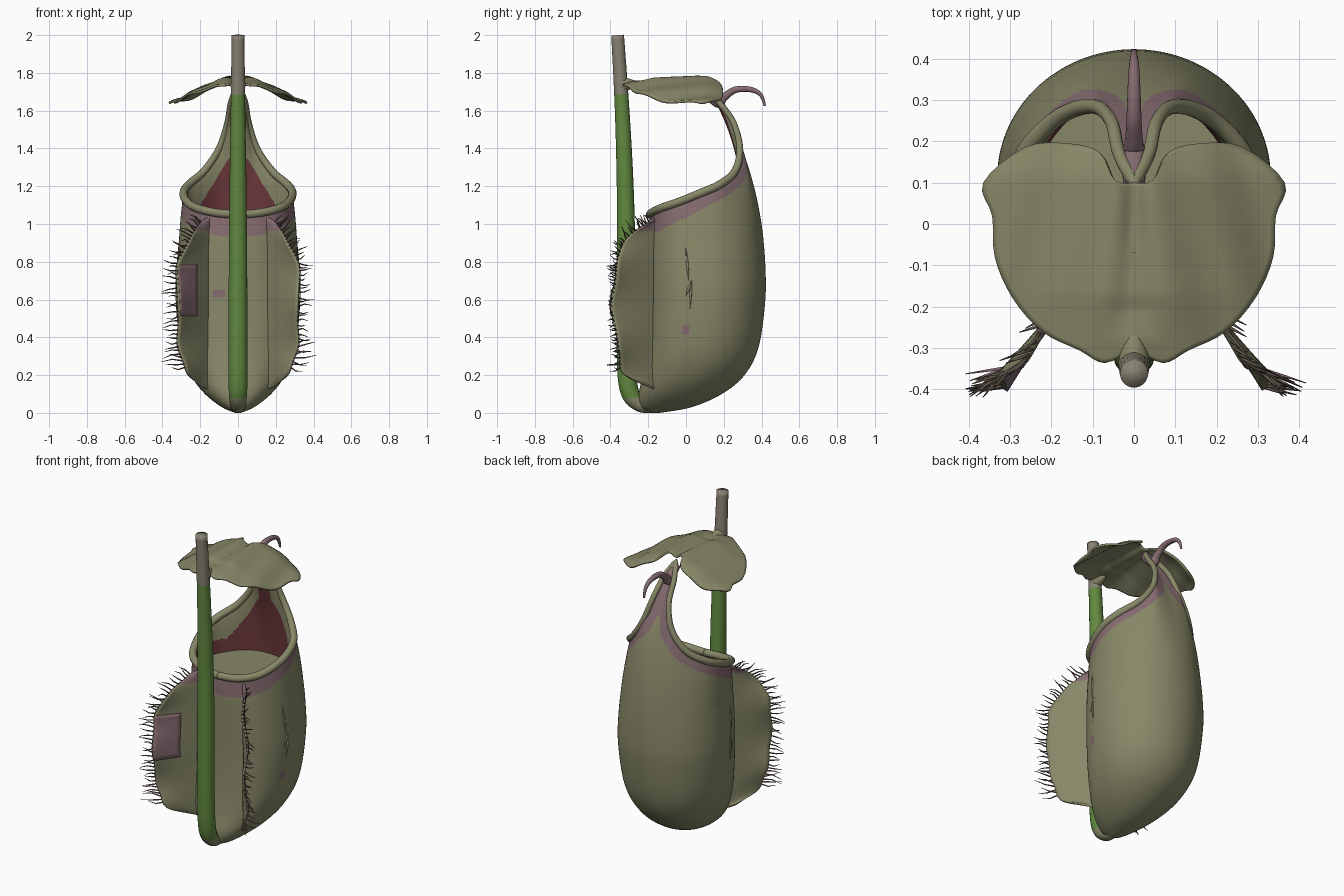
import bpy, bmesh, math, random
from mathutils import Vector as V

if "Cube" in bpy.data.objects:
    bpy.data.objects.remove(bpy.data.objects["Cube"])

random.seed(4)
COLOURS = {"olive": (.245, .245, .14), "leaf_green": (.12, .25, .05), "mauve": (.24, .15, .165),
           "dark_red": (.15, .04, .045), "grey_olive": (.25, .225, .17), "hair_brown": (.13, .1, .075)}
MATS = []
for n, c in COLOURS.items():
    m = bpy.data.materials.new(n)
    m.diffuse_color = (*c, 1)
    m.use_nodes = True
    m.node_tree.nodes["Principled BSDF"].inputs["Base Color"].default_value = m.diffuse_color
    MATS.append(m)
OLIVE, GREEN, MAUVE, RED, GREY, HAIR = range(6)


def build(name, verts, faces, rule=lambda c: OLIVE, thick=0):
    me = bpy.data.meshes.new(name)
    me.from_pydata([tuple(v) for v in verts], [], faces)
    bm = bmesh.new()
    bm.from_mesh(me)
    bmesh.ops.remove_doubles(bm, verts=bm.verts, dist=1e-5)
    bmesh.ops.recalc_face_normals(bm, faces=bm.faces)
    for f in bm.faces:
        f.smooth = True
        f.material_index = rule(f.calc_center_median())
    bm.to_mesh(me)
    bm.free()
    for m in MATS:
        me.materials.append(m)
    ob = bpy.data.objects.new(name, me)
    bpy.context.collection.objects.link(ob)
    if thick:
        s = ob.modifiers.new("thickness", "SOLIDIFY")
        s.thickness, s.offset = thick, 0
    return ob


def spline(pts, t):
    # Catmull-Rom through tuples of any length, t in 0..1
    n = len(pts) - 1
    i = min(int(t * n), n - 1)
    u = t * n - i
    p = [pts[max(0, min(n, i + k))] for k in (-1, 0, 1, 2)]
    return [.5 * (2 * b + (c - a) * u + (2 * a - 5 * b + 4 * c - d) * u * u
                  + (3 * b - a - 3 * c + d) * u ** 3) for a, b, c, d in zip(*p)]


def grid(rows, wrap=False):
    nr, nc = len(rows), len(rows[0])
    faces = [(i * nc + j, i * nc + (j + 1) % nc, (i + 1) * nc + (j + 1) % nc, (i + 1) * nc + j)
             for i in range(nr - 1) for j in range(nc if wrap else nc - 1)]
    return [v for r in rows for v in r], faces


def tube_data(pts, radii, sides):
    rows, side = [], None
    for i, p in enumerate(pts):
        t = (pts[min(i + 1, len(pts) - 1)] - pts[max(i - 1, 0)]).normalized()
        side = side or (t.orthogonal())
        side = (side - t * side.dot(t)).normalized()
        up = t.cross(side)
        rows.append([p + radii[i] * (math.cos(a) * side + math.sin(a) * up)
                     for a in (2 * math.pi * k / sides for k in range(sides))])
    v, f = grid(rows, True)
    return v, f + [tuple(range(sides)), tuple(range(len(v) - sides, len(v)))]


def tube(name, ctrl, steps, sides, rule):
    # ctrl holds (x, y, z, radius)
    s = [spline(ctrl, k / steps) for k in range(steps + 1)]
    return build(name, *tube_data([V(q[:3]) for q in s], [q[3] for q in s], sides), rule)


# Pitcher sections: z, half width, front y, back y
SECT = [(0, .015, -.19, -.14), (.03, .085, -.24, .03), (.1, .175, -.25, .19), (.2, .25, -.23, .31),
        (.35, .305, -.21, .385), (.6, .33, -.2, .42), (.78, .325, -.2, .42), (.92, .312, -.2, .41)]
# Mouth edge, front to the top of the neck
RIM = [(0, -.19, 1.05), (.12, -.18, 1.06), (.22, -.13, 1.085), (.272, -.03, 1.12), (.288, .08, 1.165),
       (.26, .18, 1.21), (.18, .26, 1.28), (.1, .285, 1.4), (.056, .25, 1.54), (.036, .17, 1.65),
       (0, .1, 1.73)]
N = 96


def rim_point(s):
    p = V(spline(RIM, abs(s)))
    p.x *= 1 if s >= 0 else -1
    return p


def section_point(sec, s):
    z, w, f, b = sec
    a = math.pi * abs(s) ** .8
    e = .82 if a < math.pi / 2 else 1
    x = w * abs(math.sin(a)) ** e * (1 if s >= 0 else -1)
    c = math.cos(a)
    y = (f + b) / 2 - (b - f) / 2 * math.copysign(abs(c) ** e, c)
    return V((x, y, z))


def upper_point(s, t):
    # curved sheet from the top section to the mouth edge
    a, c = section_point(SECT[-1], s), rim_point(s)
    back = abs(s) ** 2
    b = V(((a.x * .65 + c.x * .35), a.y * .75 + c.y * .25 + .025 * back, a.z + (c.z - a.z) * .6))
    return a * (1 - t) ** 2 + b * 2 * t * (1 - t) + c * t * t


COLS = [-1 + 2 * j / N for j in range(N + 1)]
RIMPTS = [rim_point(s) for s in COLS]


def rim_dist(c):
    return min((c - p).length for p in RIMPTS)


def outer_rule(c):
    if -.13 < c.x < -.07 and .6 < c.z < .64 and c.y < 0 or (c - V((.32, 0, .43))).length < .025:
        return MAUVE
    if c.z < .88:
        return OLIVE
    return MAUVE if rim_dist(c) < .12 - .05 * max(0, min(1, (c.y + .2) / .4)) else OLIVE


# Pitcher wall
rows = [[section_point(spline(SECT, i / 36), s) for s in COLS] for i in range(37)]
rows += [[upper_point(s, i / 32) for s in COLS] for i in range(1, 33)]
v, f = grid(rows)
build("pitcher_body", v, f + [tuple(range(N))], outer_rule)

# Inner lining, sloping inwards, with a red throat
inner = []
for i in range(33):
    t = i / 32
    row = []
    for s in COLS:
        p = upper_point(s, t)
        k = (.08 + .2 * min(1, abs(s) * 1.8)) * (1 - t) ** .7
        row.append(p.lerp(V((0, .05, p.z)), k))
    inner.append(row)


def throat_rule(c):
    if c.z < 1.08:
        return RED
    return RED if c.z < 1.62 and abs(c.x) < max(.04, .03 + (1.37 - c.z) * .63) else OLIVE


build("pitcher_lining", *grid(inner), throat_rule)

# Fluid surface inside
disc = [V((.26 * math.cos(a), .1 + .25 * math.sin(a), 1.0)) for a in (k * math.pi / 24 for k in range(48))]
build("fluid_surface", disc, [tuple(range(48))])

# Rolled lip round the mouth, thinner up the neck
lip = RIMPTS[N // 2:] + RIMPTS[1:N // 2 + 1]
build("mouth_lip", *tube_data(lip, [.022 - .006 * max(0, min(1, (p.z - 1.2) / .3)) for p in lip], 12))

# Curled spur behind the lid
tube("neck_spur", [(0, .1, 1.71, .028), (0, .17, 1.645, .03), (0, .2, 1.67, .022), (0, .26, 1.71, .018),
                   (0, .34, 1.712, .015), (0, .395, 1.685, .011), (0, .418, 1.625, .006)],
     30, 10, lambda c: MAUVE)

# Stem
tube("stem", [(0, -.17, .03, .03), (0, -.25, .05, .042), (0, -.305, .14, .05), (0, -.318, .4, .05),
              (0, -.316, .8, .049), (0, -.322, 1.2, .045), (0, -.338, 1.6, .039), (0, -.362, 2.0, .034)],
     70, 20, lambda c: OLIVE if c.z < .08 else GREEN if c.z < 1.7 else GREY)

# Lid: heart outline, domed with a centre groove that widens to the front
HALF = [(0, .1), (.045, .105), (.08, .17), (.15, .192), (.26, .185), (.362, .1), (.342, .02), (.335, -.08),
        (.29, -.18), (.22, -.26), (.13, -.305), (.07, -.335), (0, -.3)]


def lid_z(x, y):
    ax = abs(x)
    z = 1.795 - .155 * (ax / .35) ** 1.2 - .25 * max(0, -.17 - y) * (1 - ax / .4) - 1.2 * max(0, y - .1) ** 1.6
    z -= .035 * math.exp(-(x / (.03 + .09 * max(0, .05 - y))) ** 2) * min(1, max(.4, (y + .33) * 8))
    return z + .009 * math.sin(ax * 38 + y * 9) * ax / .35


edge = [spline(HALF, k / 48) for k in range(49)]
edge += [(-x, y) for x, y in edge[-2:0:-1]]
rows = []
for r in range(25):
    q = r / 24
    ring = [(x * q, -.08 + (y + .08) * q) for x, y in edge]
    rows.append([V((x, y, lid_z(x, y))) for x, y in ring])
build("lid", *grid(rows, True), thick=.012)

# Lid attachment to the stem
tube("lid_joint", [(0, -.345, 1.735, .04), (0, -.31, 1.74, .034), (0, -.26, 1.745, .012)], 8, 12, lambda c: OLIVE)

# Fringed wings: z, reach
WING = [(.13, .0), (.155, .09), (.21, .2), (.3, .24), (.42, .265), (.56, .28), (.7, .275), (.82, .25),
        (.92, .18), (1.0, .07), (1.03, .0)]


def wing_point(sx, t, q):
    z, w = spline(WING, t)
    d = q * max(w, 0) * (1 + .015 * math.sin(t * 40))
    bend = .01 * math.sin(t * 22) * q * q
    return V((sx * (.155 + .6 * d + bend), -.165 - .79 * d + bend, z))


for sx, side in ((1, "right"), (-1, "left")):
    rows = [[wing_point(sx, i / 60, j / 12) for j in range(13)] for i in range(61)]
    build(side + "_wing", *grid(rows), lambda c: MAUVE if c.z > .96 else OLIVE, thick=.014)

    # mauve patch on the front of the left wing only
    if sx < 0:
        patch = [[p + V((.0085, -.006, 0)) for p in r[5:]] for r in rows if .49 < r[0].z < .79]
        build("wing_patch", *grid(patch), lambda c: MAUVE, thick=.002)

    # hairs in one object per wing
    verts, faces = [], []
    for k in range(40):
        p = wing_point(sx, .24 + .68 * k / 39, .98)
        low = p.z < .37
        length = random.uniform(.055, .095) * (1.4 if low else 1)
        d = V((sx * (.72 + random.uniform(-.25, .3)), -.5 + random.uniform(-.2, .3),
               random.uniform(-.25, .2) + max(0, p.z - .75) * 2.5)).normalized()
        if p.y + d.y * length < -.42:
            d = V((sx, -.15, d.z)).normalized()
        sag = V((0, 0, random.uniform(-.012, .012)))
        pts = [p, p + d * length * .5 + sag, p + d * length]
        hv, hf = tube_data(pts, [.0045, .0035, .0012], 5)
        faces += [tuple(i + len(verts) for i in q) for q in hf]
        verts += hv
    build(side + "_wing_hairs", verts, faces, lambda c: MAUVE if c.z < .37 else HAIR)

    # small creases on the pitcher side
    for n, (y0, z0, y1, z1) in enumerate([(.0, .87, .015, .7), (.0, .62, .03, .7), (.03, .7, .02, .55)]):
        def on(y, z):
            sec = spline(SECT, (5 + (z - .6) / .18) / 7 if z >= .6 else (4 + (z - .35) / .25) / 7)
            mid, ry = (sec[2] + sec[3]) / 2, (sec[3] - sec[2]) / 2
            return (sx * sec[1] * max(0, 1 - abs((y - mid) / ry) ** 2.4) ** .42, y, z)
        tube(f"{side}_crease_{n + 1}", [(*on(y0, z0), .002), (*on((y0 + y1) / 2, (z0 + z1) / 2), .007),
                                        (*on(y1, z1), .002)], 8, 6, lambda c: OLIVE)
